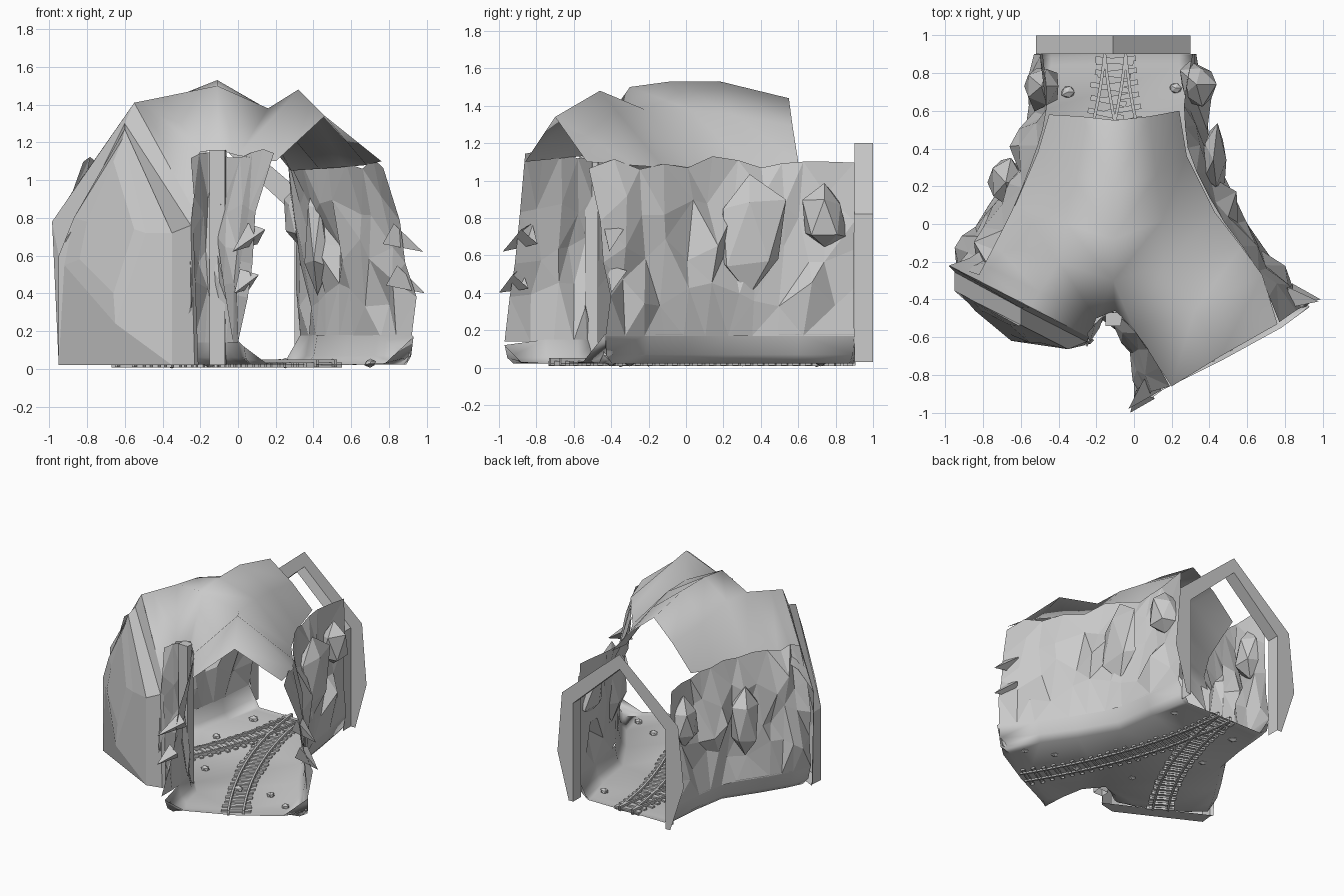
import bpy, bmesh, math, random
from mathutils import Vector

if "Cube" in bpy.data.objects:
    bpy.data.objects.remove(bpy.data.objects["Cube"])
random.seed(7)


def finish(name, bm, smooth=False):
    bmesh.ops.recalc_face_normals(bm, faces=bm.faces[:])
    me = bpy.data.meshes.new(name)
    bm.to_mesh(me)
    bm.free()
    ob = bpy.data.objects.new(name, me)
    bpy.context.collection.objects.link(ob)
    if smooth:
        for p in me.polygons:
            p.use_smooth = True
    return ob


def loft(bm, sections, closed=False, cap=False, tris=False):
    rows = [[bm.verts.new(p) for p in s] for s in sections]
    n = len(rows[0])
    for a, b in zip(rows, rows[1:]):
        for i in range(n if closed else n - 1):
            j = (i + 1) % n
            if tris:
                bm.faces.new((a[i], a[j], b[i]))
                bm.faces.new((a[j], b[j], b[i]))
            else:
                bm.faces.new((a[i], a[j], b[j], b[i]))
    if cap:
        bm.faces.new(rows[-1])
    return rows


def resample(path, n):
    pts = [Vector(p) for p in path]
    out = []
    for i in range(n):
        t = i / (n - 1) * (len(pts) - 1)
        k = min(int(t), len(pts) - 2)
        out.append(pts[k].lerp(pts[k + 1], t - k))
    return out


# Rock walls: faceted sheets between a base path and a roof-edge path
def rock_wall(name, base, top, side, n, z0=0.17, z1=1.08, amp=0.05):
    B, T = resample(base, n), resample(top, n)
    rows = 5
    sections = []
    for i in range(n):
        d = B[min(i + 1, n - 1)] - B[max(i - 1, 0)]
        nrm = Vector((-d.y, d.x)).normalized() * side
        tan = d.normalized()
        groove = random.uniform(-amp, amp) * 0.6
        sec = []
        for r in range(rows):
            v = r / (rows - 1)
            p = B[i].lerp(T[i], v)
            z = z0 + (z1 - z0) * v
            if 0 < r < rows - 1:
                off = 0.04 * math.sin(math.pi * v) + groove + random.uniform(-amp, amp)
                p = p + nrm * off
                if 0 < i < n - 1:
                    p = p + tan * random.uniform(-0.04, 0.04)
                z += random.uniform(-0.08, 0.08)
            elif r:
                z += random.uniform(-0.02, 0.05)
            sec.append((p.x, p.y, z))
        sections.append(sec)
    bm = bmesh.new()
    loft(bm, sections)
    bmesh.ops.triangulate(bm, faces=bm.faces[:])
    finish(name, bm)


right_base = [(.33, .9), (.38, .6), (.42, .3), (.58, .03), (.74, -.2), (.92, -.43)]
right_top = [(.31, .9), (.26, .6), (.29, .36), (.44, .06), (.65, -.22), (.77, -.52)]
left_base = [(-.53, .9), (-.56, .6), (-.6, .35), (-.77, .1), (-.88, -.08), (-.94, -.24)]
left_top = [(-.5, .9), (-.46, .58), (-.52, .38), (-.62, .12), (-.74, -.12), (-.82, -.27)]
fork_base = [(.0, -.97), (.0, -.75), (-.03, -.58), (-.1, -.48), (-.2, -.53), (-.3, -.6)]
fork_top = [(.19, -.86), (.1, -.7), (.0, -.56), (-.1, -.46), (-.18, -.5), (-.25, -.58)]
rock_wall("right_rock_wall", right_base, right_top, 1, 12)
rock_wall("left_rock_wall", left_base, left_top, -1, 12)
rock_wall("fork_rock_wall", fork_base, fork_top, 1, 9, 0.14, 1.13, 0.035)

# Sharp rock spikes jutting from the wall ends
spikes = [((.8, -.4, .72), (.98, -.41, .62)), ((.82, -.38, .5), (.99, -.4, .4)),
          ((.1, -.83, .72), (-.03, -.98, .62)), ((.06, -.88, .48), (-.02, -1, .4))]
bm = bmesh.new()
for b, t in spikes:
    b, t = Vector(b), Vector(t)
    q = (t - b).to_track_quat('Z', 'Y')
    ring = [bm.verts.new(b + q @ Vector((.07 * math.cos(a), .07 * math.sin(a), 0)))
            for a in (0.3, 2.2, 4.4)]
    tip = bm.verts.new(t)
    for i in range(3):
        bm.faces.new((ring[i], ring[(i + 1) % 3], tip))
finish("rock_spikes", bm)

# Angular boulders bulging through the walls
boulders = [((.33, .74, .8), (.11, .13, .2)), ((-.49, .73, .78), (.12, .14, .24)),
            ((.42, .34, .72), (.08, .22, .38)), ((-.68, .22, .65), (.1, .15, .3))]
bm = bmesh.new()
for c, s in boulders:
    for v in bmesh.ops.create_icosphere(bm, subdivisions=1, radius=1)["verts"]:
        k = random.uniform(.75, 1.15)
        v.co = Vector(c) + Vector(a * b * k for a, b in zip(v.co, s))
finish("wall_boulders", bm)

# Roof: two lofted halves that part into the fork (crown, shoulder, edge)
right_roof = [[(-.1, .55, 1.44), (.08, .57, 1.29), (.24, .6, 1.1)],
              [(-.11, .18, 1.53), (.12, .26, 1.35), (.28, .36, 1.05)],
              [(-.11, -.08, 1.53), (.15, .02, 1.38), (.43, .06, 1.06)],
              [(-.11, -.3, 1.5), (.16, -.22, 1.38), (.57, -.12, 1.07)],
              [(.0, -.56, 1.13), (.32, -.46, 1.48), (.68, -.27, 1.08)],
              [(.2, -.86, 1.1), (.46, -.7, 1.34), (.76, -.53, 1.1)]]
left_roof = [[(-.1, .55, 1.44), (-.28, .57, 1.29), (-.45, .58, 1.1)],
             [(-.11, .18, 1.53), (-.33, .26, 1.35), (-.51, .38, 1.07)],
             [(-.11, -.08, 1.53), (-.36, .0, 1.43), (-.63, .1, 1.08)],
             [(-.11, -.3, 1.5), (-.4, -.2, 1.44), (-.75, -.1, 1.05)],
             [(-.2, -.5, 1.15), (-.5, -.36, 1.42), (-.87, -.18, .95)],
             [(-.24, -.6, .85), (-.55, -.44, 1.41), (-.98, -.22, .78)]]
bm = bmesh.new()
r = loft(bm, right_roof, tris=True)
l = loft(bm, left_roof, tris=True)
notch = bm.verts.new((-.1, -.46, 1.16))
bm.faces.new((r[3][0], r[4][0], notch))
bm.faces.new((l[3][0], notch, l[4][0]))
bmesh.ops.remove_doubles(bm, verts=bm.verts[:], dist=0.001)
finish("cave_roof", bm, True)

# Floor: flat bed with a rim curling up along the walls
outline = [(*p, .18) for p in right_base] + [(.93, -.44, .17), (.78, -.55, .03), (.47, -.72, .02),
           (.15, -.88, .03), (.03, -.97, .12)]
outline += [(*p, .15) for p in fork_base[1:]] + [(-.42, -.52, .03), (-.62, -.41, .02), (-.8, -.32, .03)]
outline += [(*p, .18) for p in reversed(left_base)] + [(-.44, .9, .022), (.24, .9, .022)]
outline = [Vector(p) for p in outline]
rings = [outline, [], []]
for i, p in enumerate(outline):
    d = outline[(i + 1) % len(outline)] - outline[i - 1]
    nrm = Vector((d.y, -d.x, 0)).normalized()
    for ring, inset, lift in ((rings[1], .02, .3), (rings[2], .06, 0)):
        q = p + nrm * inset
        q.z = .022 + (p.z - .022) * lift
        ring.append(q)
bm = bmesh.new()
loft(bm, rings, True, True)
bmesh.ops.triangulate(bm, faces=bm.faces[:])
finish("cave_floor", bm, True)

# Back portal: sleeve with an outer flange
inner = [(-.52, .03), (-.52, .82), (-.11, 1.2), (.3, .82), (.3, .03)]
sleeve_bm = bmesh.new()
loft(sleeve_bm, [[(x, .9, z) for x, z in inner], [(x, 1, z) for x, z in inner]])
finish("back_portal_sleeve", sleeve_bm)
inner7 = [(-.52, .03), (-.52, .4), (-.52, .82), (-.11, 1.2), (.3, .82), (.3, .4), (.3, .03)]
outer7 = [(-.56, .03), (-.68, .4), (-.63, .88), (-.11, 1.32), (.4, .88), (.44, .4), (.34, .03)]
bm = bmesh.new()
loft(bm, [[(x, 1, z) for x, z in inner7], [(x, 1, z) for x, z in outer7]])
finish("back_portal_flange", bm)


# Blocked left end: stepped slab with a bulging boulder
def slab(pts):
    return [(x, -.22 - (x + .98) * .513 - o, z) for x, z, o in pts]


bm = bmesh.new()
loft(bm, [slab([(-.95, .02, 0), (-.985, .78, 0), (-.55, 1.41, 0), (-.24, .85, 0), (-.21, .02, 0)]),
          slab([(-.94, .02, .02), (-.95, .6, .02), (-.6, 1.3, .03), (-.25, .76, .03), (-.23, .02, .03)]),
          slab([(-.95, .02, .12), (-.95, .6, .12), (-.6, 1.27, .12), (-.35, .72, .12), (-.35, .02, .12)]),
          slab([(-.92, .55, .12), (-.87, .8, .12), (-.61, 1.22, .13), (-.49, .72, .16), (-.65, .24, .23)]),
          slab([(-.84, .58, .17), (-.8, .78, .15), (-.66, 1.1, .15), (-.55, .74, .19), (-.66, .4, .2)])],
     True, True)
finish("blocked_left_end", bm)

# Support post at the fork
bm = bmesh.new()
loft(bm, [[(-.15, -.54, z), (-.07, -.54, z), (-.06, -.47, z), (-.15, -.47, z)] for z in (.02, 1.16)],
     True, True)
finish("fork_post", bm)


# Tracks: two curved lines with paired rails and cross ties
def track(name, p0, p1, p2, ties):
    p0, p1, p2 = Vector(p0), Vector(p1), Vector(p2)

    def at(t):
        p = p0 * (1 - t)**2 + p1 * 2 * t * (1 - t) + p2 * t * t
        d = ((p1 - p0) * (1 - t) + (p2 - p1) * t).normalized()
        return p, d, Vector((-d.y, d.x))
    bm = bmesh.new()
    for s in (-.055, .055):
        secs = []
        for i in range(17):
            p, d, nr = at(i / 16)
            a, b = p + nr * (s - .008), p + nr * (s + .008)
            secs.append([(a.x, a.y, .01), (b.x, b.y, .01), (b.x, b.y, .05), (a.x, a.y, .05)])
        loft(bm, secs, True, True)
    finish(name + "_rails", bm)
    bm = bmesh.new()
    for i in range(ties):
        p, d, nr = at((i + .5) / ties)
        w = .1 + random.uniform(-.01, .01)
        quad = [p + nr * w * a + d * .014 * b for a, b in ((-1, -1), (1, -1), (1, 1), (-1, 1))]
        loft(bm, [[(q.x, q.y, z) for q in quad] for z in (.008, .034)], True, True)
    finish(name + "_ties", bm)


track("right_track", (-.1, .9), (-.03, .12), (.47, -.7), 24)
track("left_track", (-.1, .9), (-.17, .18), (-.6, -.42), 20)

# Loose stones
bm = bmesh.new()
for x, y, s in [(-.35, .7, .035), (.22, .72, .03), (.25, -.35, .035), (.5, -.3, .03),
                (-.4, .3, .03), (.7, -.4, .03), (-.15, -.2, .03)]:
    res = bmesh.ops.create_icosphere(bm, subdivisions=1, radius=s)
    for v in res["verts"]:
        v.co = Vector((v.co.x * random.uniform(.8, 1.3) + x, v.co.y + y, v.co.z * .8 + .03))
finish("loose_stones", bm)
